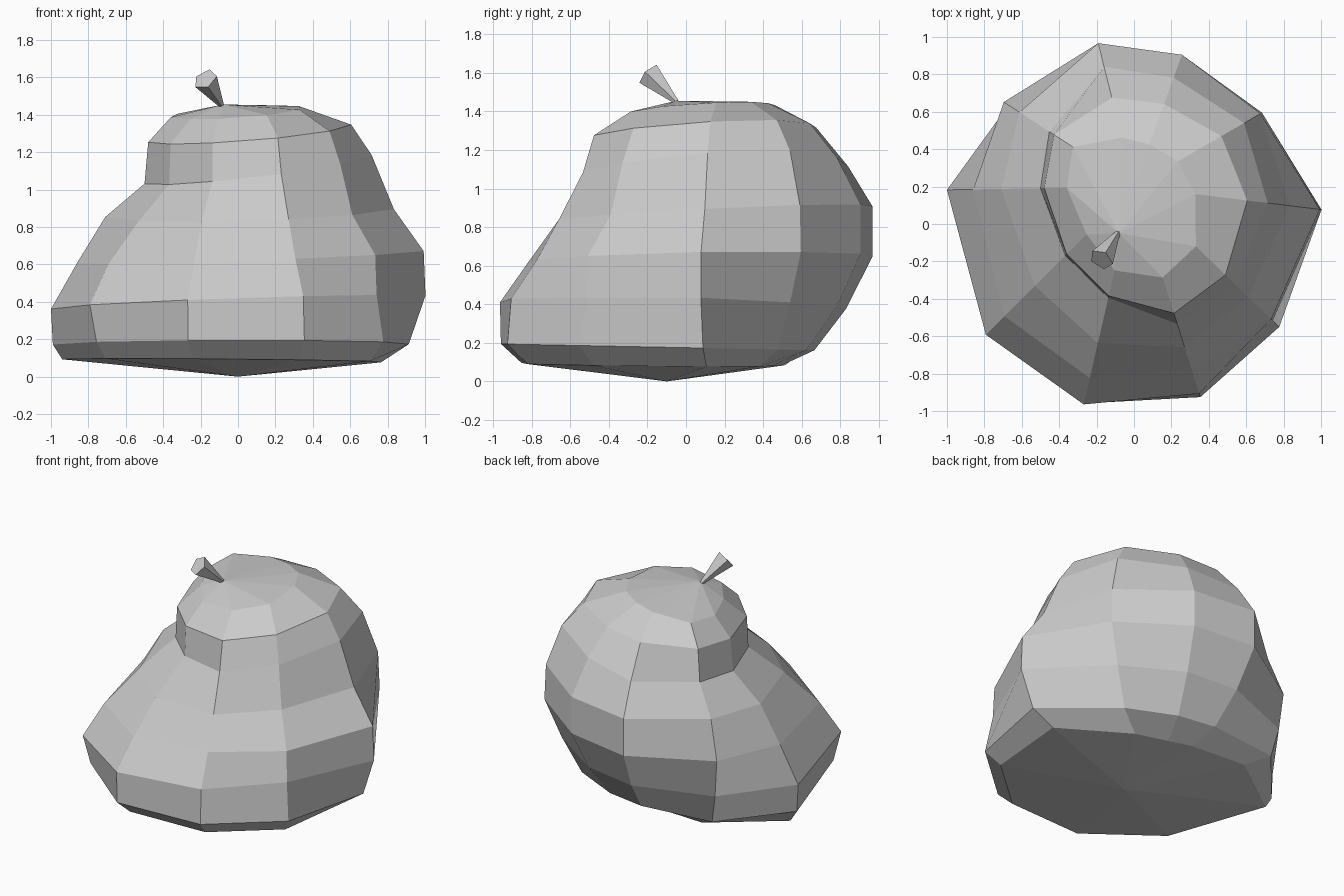
import bpy, bmesh
from math import cos, sin, radians
from mathutils import Vector

if "Cube" in bpy.data.objects:
    bpy.data.objects.remove(bpy.data.objects["Cube"])

# Ten columns around the body, counter-clockwise from the left side
ANGLES = [181, 225, 257, 287.5, 316, 353, 30, 70, 104, 147]
CENTRE_Y = 0.2
# Rings from bottom to top: column radii, base height, tilt in x, tilt in y
RINGS = [
    ([.94, 1.0, 1.08, 1.07, .98, .77, .36, .26, .30, .58], .085, -.01, -.01),
    ([.99, 1.07, 1.19, 1.18, 1.08, .92, .55, .45, .48, .75], .175, .00, -.02),
    ([1.0, 1.12, 1.195, 1.16, 1.03, 1.01, .68, .62, .65, .80], .40, .035, -.02),
    ([.86, .98, 1.05, 1.02, 1.02, 1.0, .79, .75, .79, .83], .635, .035, .02),
    ([.71, .75, .86, .90, .85, .84, .78, .75, .79, .73], .865, .03, .05),
    ([.50, .52, .61, .77, .76, .72, .68, .62, .66, .54], 1.085, .13, .06),
    ([.48, .51, .60, .71, .68, .61, .54, .47, .49, .51], 1.285, .09, .06),
    ([.36, .36, .46, .51, .46, .33, .27, .24, .27, .39], 1.405, .09, .07),
]
BOTTOM = Vector((0, -.1, 0))
TOP = Vector((-.08, -.05, 1.455))


def ring_points(radii, z, tilt_x, tilt_y):
    pts = []
    for a, r in zip(ANGLES, radii):
        x = r * cos(radians(a))
        y = CENTRE_Y + r * sin(radians(a))
        pts.append(Vector((x, y, z + tilt_x * x + tilt_y * y)))
    return pts


def finish(bm, name):
    bmesh.ops.recalc_face_normals(bm, faces=bm.faces)
    mesh = bpy.data.meshes.new(name)
    bm.to_mesh(mesh)
    bm.free()
    ob = bpy.data.objects.new(name, mesh)
    bpy.context.collection.objects.link(ob)
    return ob


# Lumpy body: skinned rings closed by a bottom and a top point
bm = bmesh.new()
levels = [ring_points(*r) for r in RINGS]
inner = [BOTTOM.lerp(p, .57) for p in levels[0]]      # shallow underside ring
levels.insert(0, inner)
rows = [[bm.verts.new(p) for p in lv] for lv in levels]
n = len(ANGLES)
for lo, hi in zip(rows, rows[1:]):
    for i in range(n):
        j = (i + 1) % n
        bm.faces.new((lo[i], lo[j], hi[j], hi[i]))
for point, row in ((BOTTOM, rows[0]), (TOP, rows[-1])):
    tip = bm.verts.new(point)
    for i in range(n):
        bm.faces.new((tip, row[i], row[(i + 1) % n]))
finish(bm, "body")

# Stem: five-sided flare leaning forward and left from the top point
bm = bmesh.new()
start, end = Vector((-.085, -.045, 1.445)), Vector((-.175, -.19, 1.59))
axis = end - start
bmesh.ops.create_cone(bm, cap_ends=True, segments=5, radius1=.012,
                      radius2=.068, depth=axis.length)
bm.transform(axis.to_track_quat('Z', 'Y').to_matrix().to_4x4())
bmesh.ops.translate(bm, verts=bm.verts, vec=(start + end) / 2)
finish(bm, "stem")
